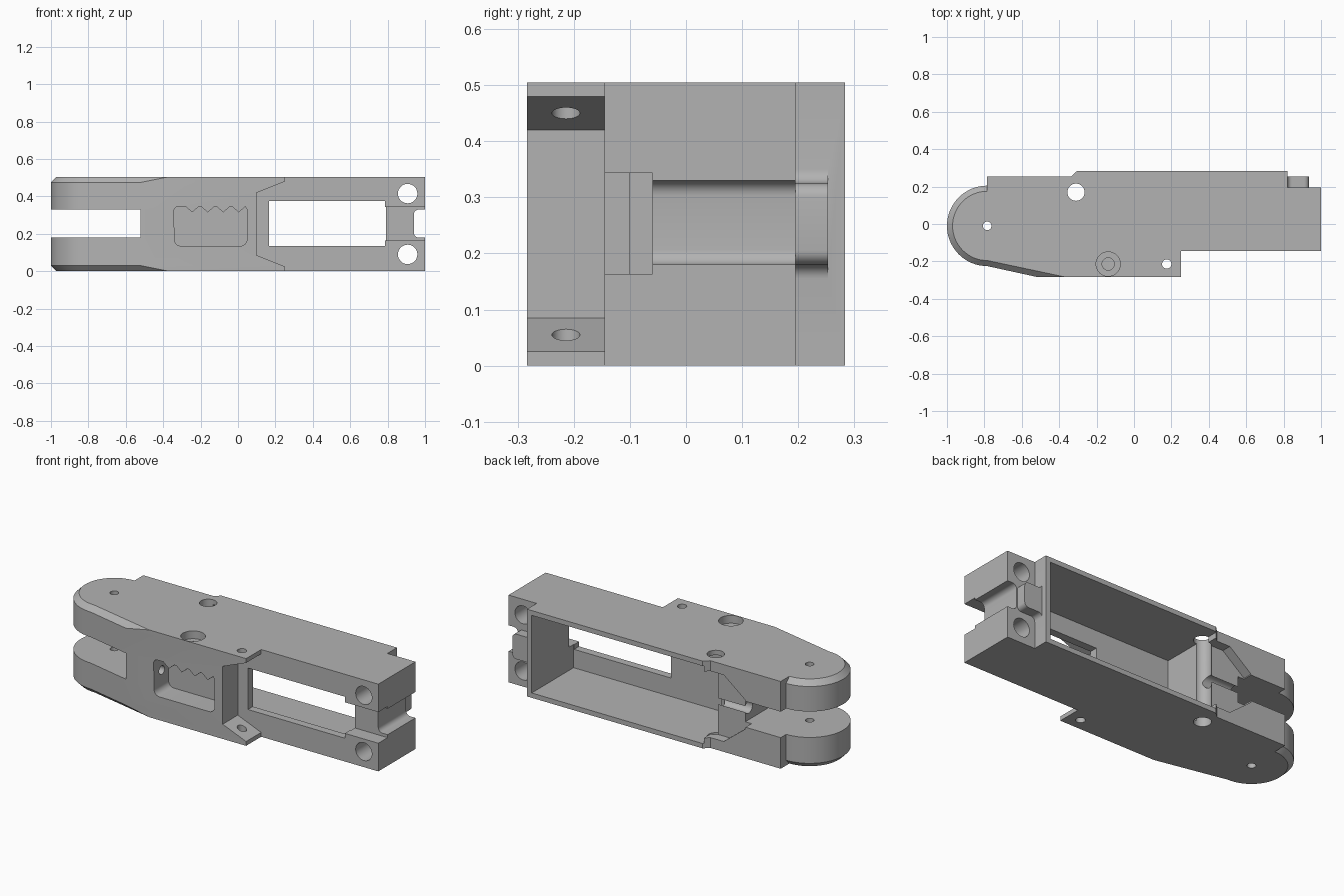
import bpy, bmesh, math
from mathutils import Vector

if "Cube" in bpy.data.objects:
    bpy.data.objects.remove(bpy.data.objects["Cube"], do_unlink=True)

HEIGHT = 0.505
MID = HEIGHT / 2

grey = bpy.data.materials.new("plain grey")
grey.use_nodes = True
grey.diffuse_color = (0.45, 0.45, 0.45, 1)
grey.node_tree.nodes["Principled BSDF"].inputs["Base Color"].default_value = grey.diffuse_color


def loft(name, rings):
    """Skin a stack of equal-length rings and cap both ends."""
    bm = bmesh.new()
    loops = [[bm.verts.new(p) for p in ring] for ring in rings]
    n = len(loops[0])
    for a, b in zip(loops, loops[1:]):
        for i in range(n):
            j = (i + 1) % n
            bm.faces.new((a[i], a[j], b[j], b[i]))
    bm.faces.new(loops[0][::-1])
    bm.faces.new(loops[-1])
    bmesh.ops.recalc_face_normals(bm, faces=bm.faces)
    mesh = bpy.data.meshes.new(name)
    bm.to_mesh(mesh)
    bm.free()
    obj = bpy.data.objects.new(name, mesh)
    bpy.context.collection.objects.link(obj)
    mesh.materials.append(grey)
    return obj


def prism(name, points, axis, lo, hi):
    """Extrude a 2D profile along one axis."""
    def place(p, d):
        c = list(p)
        c.insert("xyz".index(axis), d)
        return Vector(c)
    return loft(name, [[place(p, d) for p in points] for d in (lo, hi)])


def arc(cx, cy, r, start, end, steps=8):
    angles = [math.radians(start + (end - start) * i / steps) for i in range(steps + 1)]
    return [(cx + r * math.cos(a), cy + r * math.sin(a)) for a in angles]


def rect(x0, x1, y0, y1):
    return [(x0, y0), (x1, y0), (x1, y1), (x0, y1)]


def circle(cx, cy, r):
    return arc(cx, cy, r, 0, 348.75, 31)


def combine(obj, tool, operation="DIFFERENCE"):
    mod = obj.modifiers.new(tool.name, "BOOLEAN")
    mod.operation = operation
    mod.solver = "EXACT"
    mod.object = tool
    tool.hide_render = True
    bpy.context.view_layer.objects.active = obj
    bpy.ops.object.modifier_apply(modifier=mod.name)
    bpy.data.objects.remove(tool, do_unlink=True)


def outline(radius, taper_x):
    """Plan of the body, round at one end and stepped at the other."""
    return arc(-0.785, -0.01, radius, 90, 270, 32) + [
        (taper_x, -0.283), (0.25, -0.283), (0.25, -0.145), (1, -0.145), (1, 0.195),
        (0.82, 0.195), (0.82, 0.283), (-0.305, 0.283), (-0.335, 0.255), (-0.785, 0.255)]


# Body with chamfered rim round the nose
wide, narrow = outline(0.215, -0.52), outline(0.185, -0.37)
levels = [(narrow, 0), (wide, 0.03), (wide, HEIGHT - 0.03), (narrow, HEIGHT)]
body = loft("clamp_body", [[(x, y, z) for x, y in ring] for ring, z in levels])

# Guide lug with concave fillets at its root
lug = [(0.80, 0.155), (0.82, 0.155)] + arc(0.845, 0.155, 0.025, 180, 90, 6)
lug += arc(0.91, 0.205, 0.025, -90, 0, 6)
lug += [(x, 2 * MID - z) for x, z in reversed(lug)]
combine(body, prism("guide_lug", lug, "y", 0.15, 0.253), "UNION")

# Rear cavity, front window and slot between the nose plates
combine(body, prism("cavity", rect(-0.31, 0.79, 0.028, HEIGHT - 0.028), "y", -0.10, 0.4))
combine(body, prism("window", rect(0.165, 0.786, 0.135, 0.375), "y", -0.2, 0))
combine(body, prism("nose_slot", rect(-1.1, -0.52, 0.18, 0.33), "y", -0.4, 0.4))

# Flared pocket behind the slot
flare = [(-0.30, 0.06), (-0.42, 0.06), (-0.56, 0.17)]
flare += [(x, HEIGHT - z) for x, z in reversed(flare)]
combine(body, prism("flared_pocket", flare, "y", 0.2, 0.4))

# Sloped cut that leaves two thin ears
ears = [(0.27, 0.017), (0.25, 0.025), (0.10, 0.085)]
ears += [(x, HEIGHT - z) for x, z in reversed(ears)]
combine(body, prism("ear_cut", ears, "y", -0.4, -0.145))

# Front recess with a toothed upper edge
recess = arc(-0.305, 0.17, 0.035, 180, 270) + arc(0.013, 0.17, 0.035, 270, 360)
recess += [(0.048, 0.33)]
for i in reversed(range(4)):
    x = -0.245 + i * 0.083
    recess += [(x + 0.035, 0.345), (x, 0.315), (x - 0.035, 0.345)]
recess += arc(-0.32, 0.323, 0.022, 90, 180, 4)
combine(body, prism("toothed_recess", recess, "y", -0.4, -0.15))

# End notch and rounded channel
combine(body, prism("end_notch", rect(0.78, 1.1, 0.163, 0.343), "y", -0.3, -0.06))
channel = arc(0.967, 0.207, 0.027, 270, 180, 6) + arc(0.967, 0.303, 0.027, 180, 90, 6)
channel += [(1.1, 0.33), (1.1, 0.18)]
combine(body, prism("end_channel", channel, "y", -0.3, 0.4))

# Bores: name, centre, radius, axis and extent
for name, cx, cy, r, axis, lo, hi in [
    ("pivot_bore", -0.785, -0.01, 0.023, "z", -1, 1),
    ("pin_bore", -0.31, 0.17, 0.046, "z", -1, 1),
    ("ear_bore", 0.175, -0.214, 0.025, "z", -1, 1),
    ("counterbore", -0.138, -0.214, 0.065, "z", 0.46, 1),
    ("screw_bore", -0.138, -0.214, 0.033, "z", 0.25, 1),
    ("lower_end_bore", 0.907, 0.09, 0.052, "y", -1, 1),
    ("upper_end_bore", 0.907, 0.415, 0.052, "y", -1, 1),
    ("rear_cross_bore", 0.17, MID, 0.035, "x", -0.6, -0.25),
    ("front_cross_bore", -0.21, MID, 0.025, "x", -0.6, -0.3),
]:
    combine(body, prism(name, circle(cx, cy, r), axis, lo, hi))

# Smooth bores, keep machined edges sharp
bpy.ops.object.select_all(action="DESELECT")
body.select_set(True)
bpy.context.view_layer.objects.active = body
bpy.ops.object.shade_smooth_by_angle(angle=math.radians(25))
